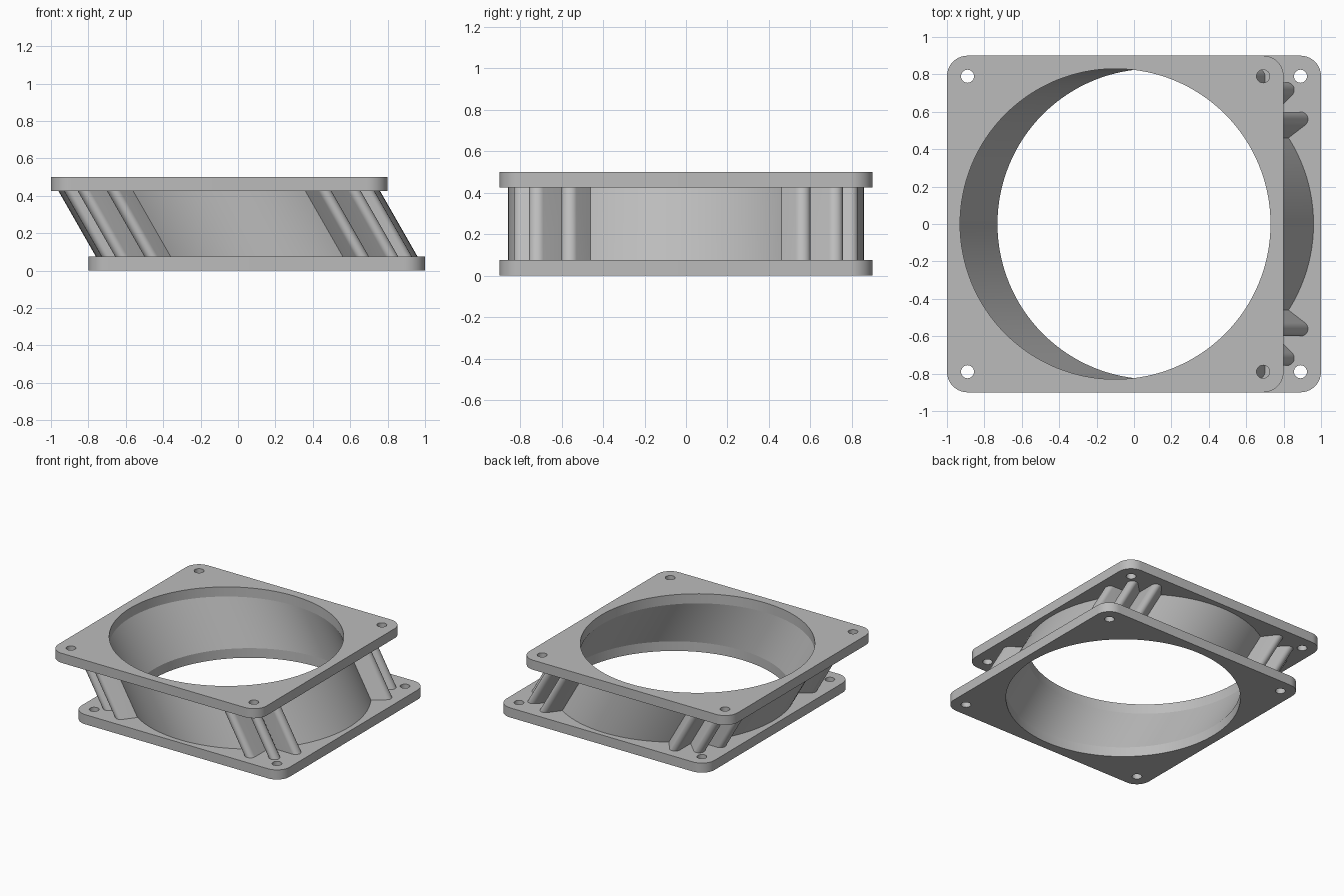
import bpy
import bmesh
from math import cos, sin, radians

cube = bpy.data.objects.get("Cube")
if cube:
    bpy.data.objects.remove(cube, do_unlink=True)

HALF, CORNER = 0.9, 0.11           # plate half width and corner radius
HOLE_POS, HOLE_R = 0.79, 0.035     # screw holes
BORE_R, TUBE_R = 0.83, 0.86
THICK, HEIGHT, OFFSET = 0.075, 0.5, 0.1
TIP_R = 0.04                       # rounded fin tips

grey = bpy.data.materials.new("plain grey")
grey.use_nodes = True
colour = (0.5, 0.5, 0.5, 1)
grey.diffuse_color = colour
grey.node_tree.nodes["Principled BSDF"].inputs["Base Color"].default_value = colour


def arc(x, y, r, start, end, steps):
    angles = [radians(start + (end - start) * i / steps) for i in range(steps + 1)]
    return [(x + r * cos(a), y + r * sin(a)) for a in angles]


def circle(x, y, r, steps):
    return arc(x, y, r, 0, 360, steps)[:-1]


def solid(name, loops, z0, z1, x0, x1):
    """Fill the loops (inner ones become holes) and sweep from (x0, z0) to (x1, z1)."""
    bm = bmesh.new()
    edges = []
    for loop in loops:
        verts = [bm.verts.new((x + x0, y, z0)) for x, y in loop]
        edges += [bm.edges.new((verts[i - 1], verts[i])) for i in range(len(verts))]
    bmesh.ops.triangle_fill(bm, edges=edges, use_beauty=True)
    swept = bmesh.ops.extrude_face_region(bm, geom=bm.faces[:], use_keep_orig=True)
    top = [g for g in swept["geom"] if isinstance(g, bmesh.types.BMVert)]
    bmesh.ops.translate(bm, verts=top, vec=(x1 - x0, 0, z1 - z0))
    bmesh.ops.recalc_face_normals(bm, faces=bm.faces[:])
    mesh = bpy.data.meshes.new(name)
    bm.to_mesh(mesh)
    bm.free()
    mesh.materials.append(grey)
    obj = bpy.data.objects.new(name, mesh)
    bpy.context.collection.objects.link(obj)
    bpy.ops.object.select_all(action="DESELECT")
    obj.select_set(True)
    bpy.context.view_layer.objects.active = obj
    bpy.ops.object.shade_smooth_by_angle(angle=radians(30))
    return obj


# Square flanges with rounded corners, bore and four screw holes
signs = [(1, 1), (-1, 1), (-1, -1), (1, -1)]
c = HALF - CORNER
outline = []
for i, (sx, sy) in enumerate(signs):
    outline += arc(sx * c, sy * c, CORNER, 90 * i, 90 * i + 90, 10)
plate = [outline, circle(0, 0, BORE_R, 128)]
plate += [circle(sx * HOLE_POS, sy * HOLE_POS, HOLE_R, 24) for sx, sy in signs]
solid("bottom_flange", plate, 0, THICK, OFFSET, OFFSET)
solid("top_flange", plate, HEIGHT - THICK, HEIGHT, -OFFSET, -OFFSET)

# Slanted parts run between the flanges
slant = (THICK, HEIGHT - THICK, OFFSET, -OFFSET)
solid("slanted_duct", [circle(0, 0, TUBE_R, 128), circle(0, 0, BORE_R, 128)], *slant)

# Three ribs in each corner: a diagonal one between two mirrored wedges
wedge = arc(0.79, 0.56, TIP_R, -52, 90, 12) + [(0.6, 0.6), (0.71, 0.448)]
mirrored = [(y, x) for x, y in wedge]
d = TIP_R * cos(radians(45))
diagonal = arc(0.717, 0.717, TIP_R, -45, 135, 14)
diagonal += [(0.598 - d, 0.598 + d), (0.598 + d, 0.598 - d)]
ribs = {"side_rib": wedge, "corner_rib": diagonal, "front_back_rib": mirrored}
for sx, sy in signs:
    place = ("back" if sy > 0 else "front") + ("_left" if sx > 0 else "_right")
    for name, shape in ribs.items():
        solid(f"{name}_{place}", [[(sx * x, sy * y) for x, y in shape]], *slant)
